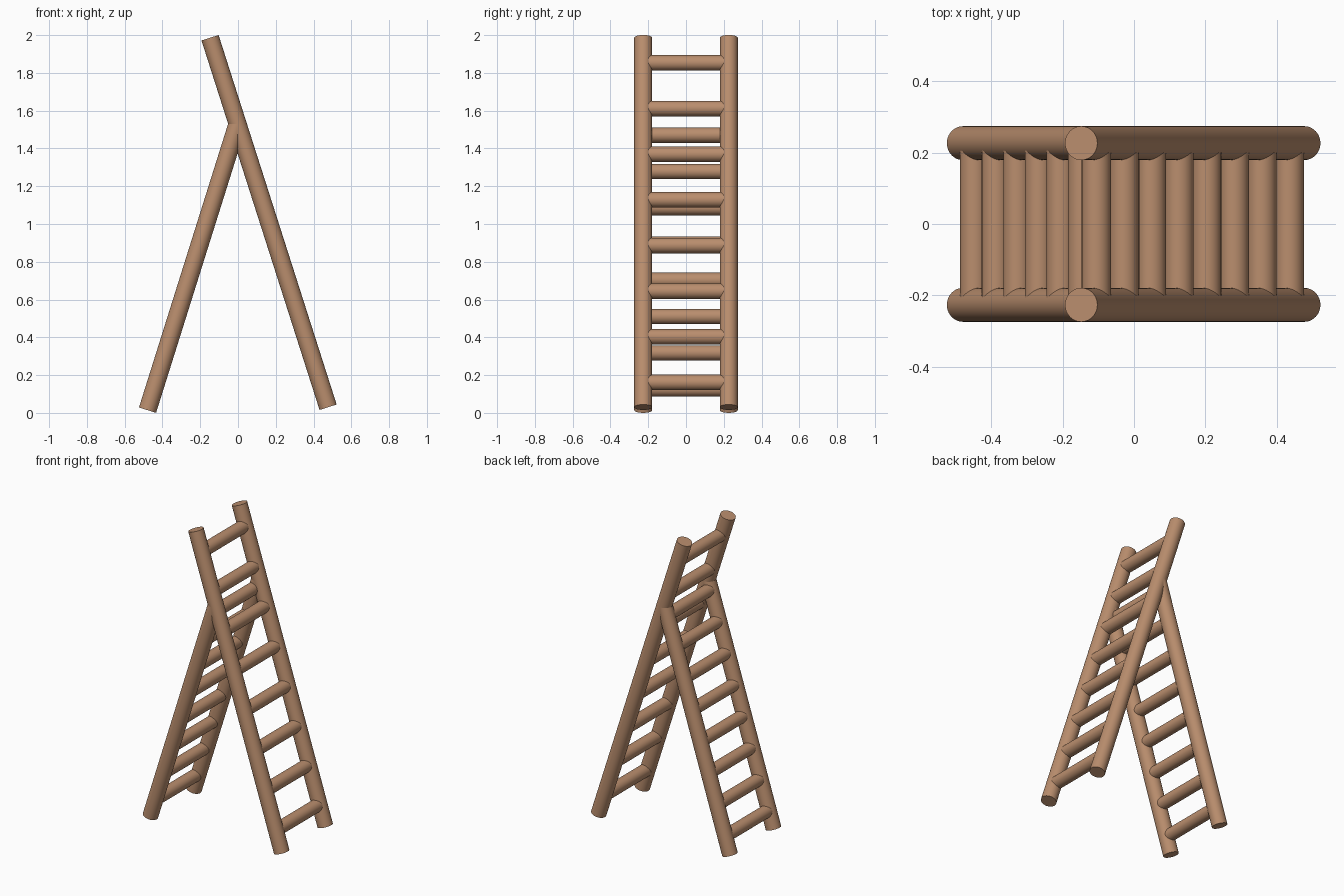
import bpy
from mathutils import Vector

if "Cube" in bpy.data.objects:
    bpy.data.objects.remove(bpy.data.objects["Cube"])

wood = bpy.data.materials.new("light brown wood")
wood.diffuse_color = (0.49, 0.27, 0.155, 1)
wood.use_nodes = True
wood.node_tree.nodes["Principled BSDF"].inputs["Base Color"].default_value = wood.diffuse_color


def rod(name, a, b, radius):
    """Smooth capped cylinder from point a to point b."""
    a, b = Vector(a), Vector(b)
    d = b - a
    bpy.ops.mesh.primitive_cylinder_add(
        vertices=48, radius=radius, depth=d.length, location=(a + b) / 2,
        rotation=d.to_track_quat('Z', 'Y').to_euler())
    ob = bpy.context.object
    ob.name = name
    ob.data.materials.append(wood)
    bpy.ops.object.shade_smooth_by_angle(angle=0.7)


def ladder(name, foot, top, rung_z, step, rung_radius, shift=0):
    """Two leaning rails joined by eight evenly spaced rungs."""
    rail_y = 0.2265
    for side, s in (("front", -1), ("back", 1)):
        rod(f"{name}_{side}_rail", (foot[0], s * rail_y, foot[1]),
            (top[0], s * rail_y, top[1]), 0.0475)
    slope = (top[0] - foot[0]) / (top[1] - foot[1])
    for i in range(8):
        z = rung_z + i * step
        x = foot[0] + (z - foot[1]) * slope + shift
        rod(f"{name}_rung_{i + 1}", (x, -rail_y, z), (x, rail_y, z), rung_radius)


# tall climbing ladder, leaning to the left
ladder("tall_ladder", (0.477, 0.030), (-0.148, 1.986), 0.161, 0.2417, 0.041)
# short support ladder, ending inside the tall rails
ladder("support_ladder", (-0.479, 0.0145), (-0.003, 1.529), 0.126, 0.192, 0.040, -0.003)
